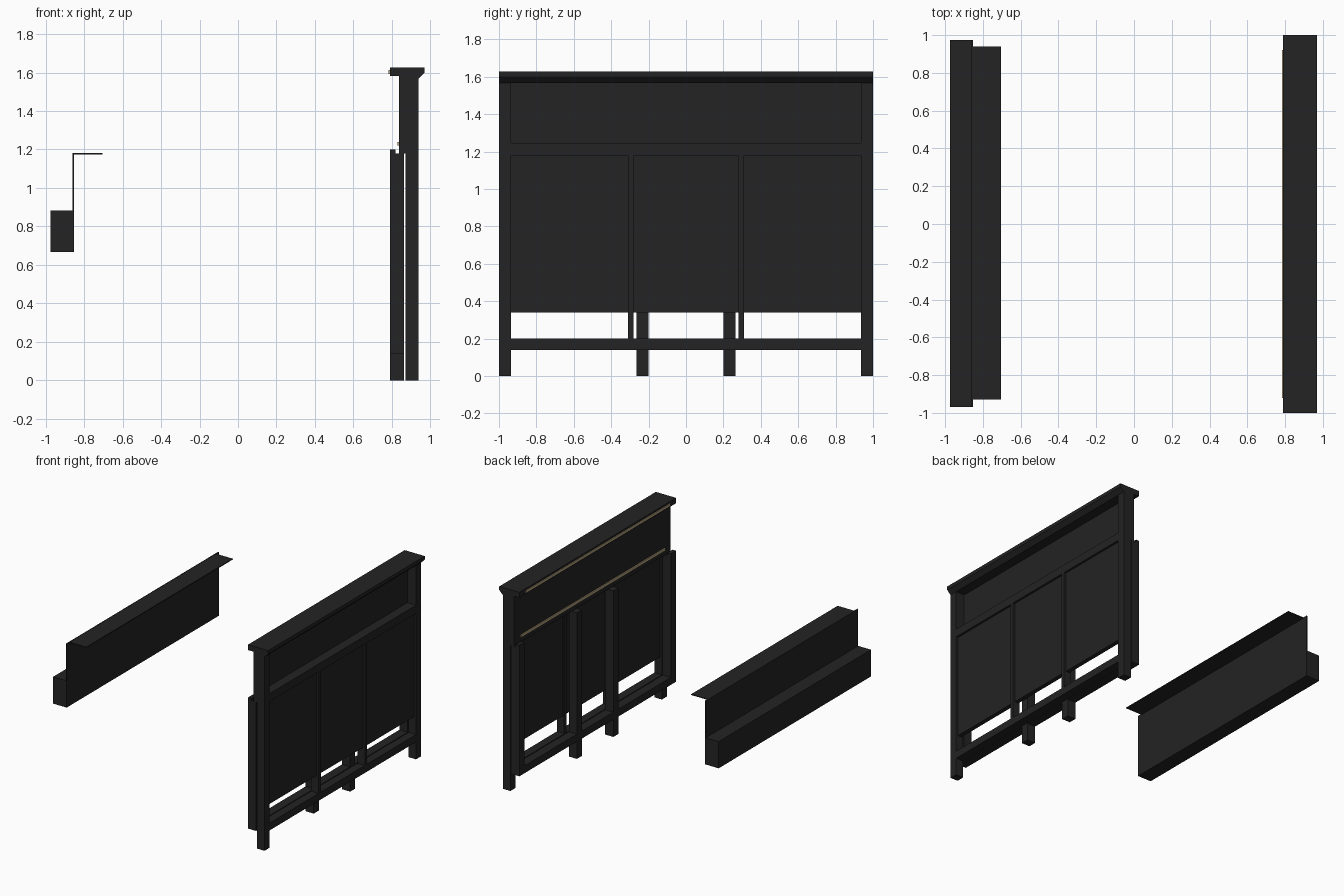
import bpy, bmesh

if "Cube" in bpy.data.objects:
    bpy.data.objects.remove(bpy.data.objects["Cube"])


def material(name, rgb):
    m = bpy.data.materials.new(name)
    m.diffuse_color = (*rgb, 1.0)
    m.use_nodes = True
    m.node_tree.nodes["Principled BSDF"].inputs["Base Color"].default_value = m.diffuse_color
    return m


DARK = material("charcoal_wood", (0.017, 0.017, 0.017))
TRIM = material("warm_beige_strip", (0.50, 0.40, 0.23))


def extrude_y(name, profile, y0, y1, mat=DARK):
    """Extrude an (x, z) outline along y."""
    bm = bmesh.new()
    face = bm.faces.new([bm.verts.new((x, y0, z)) for x, z in profile])
    ext = bmesh.ops.extrude_face_region(bm, geom=[face])
    moved = [v for v in ext["geom"] if isinstance(v, bmesh.types.BMVert)]
    bmesh.ops.translate(bm, verts=moved, vec=(0, y1 - y0, 0))
    bmesh.ops.recalc_face_normals(bm, faces=bm.faces)
    mesh = bpy.data.meshes.new(name)
    bm.to_mesh(mesh)
    bm.free()
    mesh.materials.append(mat)
    obj = bpy.data.objects.new(name, mesh)
    bpy.context.collection.objects.link(obj)
    return obj


def box(name, x, y, z, mat=DARK):
    prof = [(x[0], z[0]), (x[1], z[0]), (x[1], z[1]), (x[0], z[1])]
    return extrude_y(name, prof, y[0], y[1], mat)


# Detached low unit: box, thin upright panel and thin top lip
box("low_box", (-0.975, -0.854), (-0.97, 0.975), (0.667, 0.883))
box("low_upright_panel", (-0.860, -0.853), (-0.97, 0.975), (0.667, 1.182))
box("low_top_lip", (-0.856, -0.705), (-0.93, 0.94), (1.174, 1.181))

# Front frame posts: deeper above the middle rail
post = [(0.87, 0), (0.9375, 0), (0.9375, 1.57), (0.838, 1.57), (0.838, 1.18), (0.87, 1.18)]
for side, y0, y1 in (("left", -1, -0.935), ("right", 0.935, 1)):
    extrude_y("front_post_" + side, post, y0, y1)
    # Rear frame stiles hang above the floor
    stile = [(0.79, 0.14), (0.863, 0.14), (0.863, 1.18), (0.82, 1.18), (0.82, 1.2), (0.79, 1.2)]
    extrude_y("rear_stile_" + side, stile, y0, y1)

# Crown with sloped front edge
crown = [(0.79, 1.583), (0.79, 1.627), (0.97, 1.627), (0.97, 1.598),
         (0.9375, 1.566), (0.838, 1.566), (0.838, 1.583)]
extrude_y("crown", crown, -1, 1)

# Front frame rails, dividers and panels
box("front_middle_rail", (0.838, 0.9375), (-0.935, 0.935), (1.18, 1.246))
box("front_bottom_rail", (0.87, 0.9375), (-0.935, 0.935), (0.14, 0.2))
box("upper_panel", (0.838, 0.86), (-0.935, 0.935), (1.246, 1.57))
bays = ((-0.935, -0.31), (-0.28, 0.28), (0.31, 0.935))
for i, bay in enumerate(bays):
    box(f"lower_panel_{i + 1}", (0.885, 0.92), bay, (0.34, 1.18))
for side, y in (("left", (-0.31, -0.28)), ("right", (0.28, 0.31))):
    box("front_divider_" + side, (0.872, 0.9375), y, (0.2, 1.18))

# Rear frame legs and bottom rail
leg = [(0.79, 0), (0.863, 0), (0.863, 1.18), (0.79, 1.18)]
for side, y0, y1 in (("left", -0.265, -0.2), ("right", 0.2, 0.265)):
    extrude_y("rear_leg_" + side, leg, y0, y1)
box("rear_bottom_rail", (0.79, 0.863), (-0.935, 0.935), (0.14, 0.2))

# Beige strips on the rear face
box("upper_strip", (0.783, 0.79), (-0.92, 0.92), (1.592, 1.612), TRIM)
box("lower_strip", (0.829, 0.838), (-0.92, 0.92), (1.22, 1.24), TRIM)
